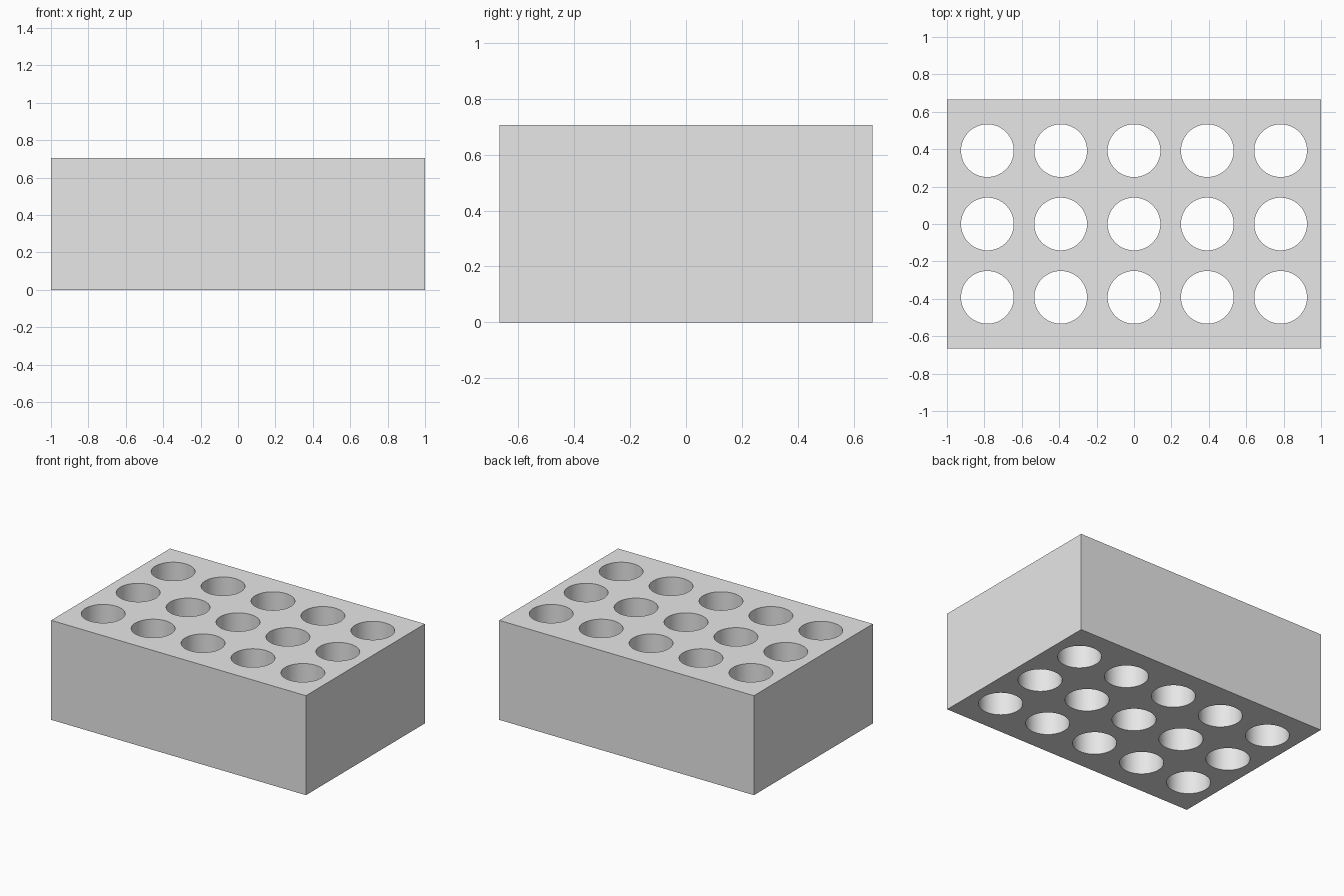
import bpy

if "Cube" in bpy.data.objects:
    bpy.data.objects.remove(bpy.data.objects["Cube"], do_unlink=True)

WIDTH, DEPTH, HEIGHT = 2.0, 1.333, 0.706
PITCH, RADIUS, COLUMNS, ROWS = 0.392, 0.141, 5, 3

# Light grey material
grey = bpy.data.materials.new("light_grey")
grey.use_nodes = True
colour = (0.8, 0.8, 0.8, 1)
grey.diffuse_color = colour
grey.node_tree.nodes["Principled BSDF"].inputs["Base Color"].default_value = colour

# Solid block
bpy.ops.mesh.primitive_cube_add(size=1, location=(0, 0, HEIGHT / 2))
block = bpy.context.object
block.name = "perforated_block"
block.scale = (WIDTH, DEPTH, HEIGHT)
bpy.ops.object.transform_apply(location=True, rotation=False, scale=True)
block.data.materials.append(grey)

# Grid of round hole cutters
cutters = []
for column in range(COLUMNS):
    for row in range(ROWS):
        x = (column - (COLUMNS - 1) / 2) * PITCH
        y = (row - (ROWS - 1) / 2) * PITCH
        bpy.ops.mesh.primitive_cylinder_add(
            vertices=64, radius=RADIUS, depth=HEIGHT * 2, location=(x, y, HEIGHT / 2))
        cutter = bpy.context.object
        cutter.data.materials.append(grey)
        cutters.append(cutter)

bpy.ops.object.select_all(action="DESELECT")
for cutter in cutters:
    cutter.select_set(True)
bpy.context.view_layer.objects.active = cutters[0]
bpy.ops.object.join()
hole_cutter = bpy.context.object
hole_cutter.name = "hole_cutter"
hole_cutter.hide_render = True

# Cut the through holes, then drop the cutter
bpy.ops.object.select_all(action="DESELECT")
block.select_set(True)
bpy.context.view_layer.objects.active = block
cut = block.modifiers.new("round_holes", "BOOLEAN")
cut.operation = "DIFFERENCE"
cut.solver = "EXACT"
cut.object = hole_cutter
bpy.ops.object.modifier_apply(modifier=cut.name)
bpy.data.objects.remove(hole_cutter, do_unlink=True)

# Smooth hole walls, crisp rims and edges
bpy.ops.object.shade_smooth_by_angle()
